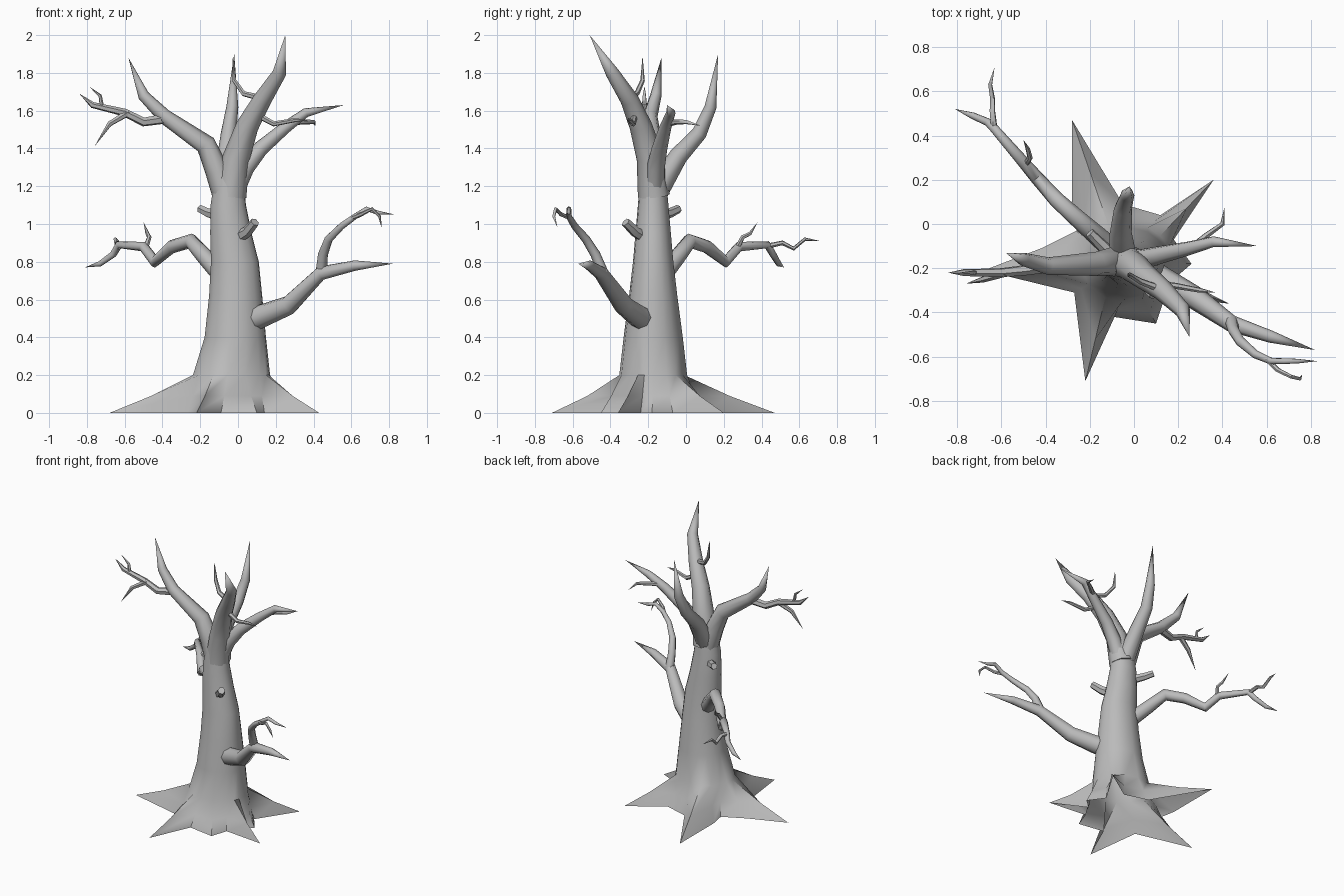
import bpy, bmesh, math
from mathutils import Vector

cube = bpy.data.objects.get("Cube")
if cube:
    bpy.data.objects.remove(cube, do_unlink=True)

bark = bpy.data.materials.new("grey_bark")
bark.use_nodes = True
bark.diffuse_color = (0.5, 0.5, 0.5, 1)
bark.node_tree.nodes["Principled BSDF"].inputs["Base Color"].default_value = bark.diffuse_color


def loft(name, rings, close_start=True, tip=None):
    """Skin a list of equal-length rings, ending in a flat cap or a pointed tip."""
    bm = bmesh.new()
    loops = [[bm.verts.new(point) for point in ring] for ring in rings]
    count = len(loops[0])
    for lower, upper in zip(loops, loops[1:]):
        for i in range(count):
            j = (i + 1) % count
            bm.faces.new((lower[i], lower[j], upper[j], upper[i]))
    if close_start:
        bm.faces.new(loops[0][::-1])
    cap = bm.faces.new(loops[-1])
    if tip:
        bmesh.ops.poke(bm, faces=[cap])["verts"][0].co = tip
    bmesh.ops.recalc_face_normals(bm, faces=bm.faces)
    mesh = bpy.data.meshes.new(name)
    bm.to_mesh(mesh)
    bm.free()
    mesh.materials.append(bark)
    obj = bpy.data.objects.new(name, mesh)
    bpy.context.collection.objects.link(obj)
    bpy.ops.object.select_all(action="DESELECT")
    obj.select_set(True)
    bpy.context.view_layer.objects.active = obj
    bpy.ops.object.shade_smooth_by_angle(angle=math.radians(55))


def limb(name, radius, *path, sides=8, taper=0.75, pointed=True):
    """Crooked limb along a path given in hundredths, thinning with its length."""
    points = [Vector(p) / 100 for p in path]
    steps = [b - a for a, b in zip(points, points[1:])]
    total = sum(step.length for step in steps)
    side, travelled, rings = steps[0].orthogonal(), 0, []
    for i, point in enumerate(points):
        along = (steps[max(i - 1, 0)].normalized()
                 + steps[min(i, len(steps) - 1)].normalized()).normalized()
        side = (side - along * side.dot(along)).normalized()
        across = along.cross(side)
        size = radius * (1 - taper * travelled / total)
        turns = [math.tau * k / sides for k in range(sides)]
        rings.append([point + size * (side * math.cos(t) + across * math.sin(t))
                      for t in turns])
        if i < len(steps):
            travelled += steps[i].length
    if pointed:
        loft(name, rings[:-1], tip=points[-1])
    else:
        loft(name, rings)


def twig(name, radius, *path):
    limb(name, radius, *path, sides=6, taper=0.5)


def stub(name, radius, *path):
    limb(name, radius, *path, sides=6, taper=0.25, pointed=False)


# Trunk: outline of the roots on the ground, rising into an oval column
centre = Vector((-0.03, -0.17, 0))
ground = [Vector((x, y, 0)) / 100 for x, y in (
    (-22, -71), (-9, -42), (10, -45), (14, -33), (43, -36), (19, -24), (26, -18), (18, -7),
    (36, 20), (12, 4), (-5, 9), (-28, 47), (-28, 8), (-26, -3), (-42, -11), (-68, -21),
    (-27, -31))]
rays = [(point - centre).normalized() for point in ground]
rays = [(rays[i - 1] + 2 * ray + rays[(i + 1) % len(rays)]).normalized()
        for i, ray in enumerate(rays)]
column = [[Vector((x + ray.x * wide, ray.y * deep - 0.174, height)) for ray in rays]
          for height, x, wide, deep in (
              (0.2, -0.035, 0.205, 0.18), (0.4, -0.015, 0.163, 0.157),
              (0.62, -0.013, 0.141, 0.128), (0.8, -0.017, 0.127, 0.107),
              (0.95, -0.038, 0.11, 0.094), (1.1, -0.052, 0.094, 0.081),
              (1.25, -0.047, 0.075, 0.068))]
flare = [g.lerp(c, 0.5) - Vector((0, 0, 0.01)) for g, c in zip(ground, column[0])]
loft("trunk_with_roots", [ground, flare] + column, close_start=False)

# Crown limbs
limb("front_top_limb", 0.085, (-4, -17, 115), (-1, -19, 135), (5, -24, 152),
     (13, -30, 166), (22, -39, 180), (25, -51, 200))
limb("back_top_limb", 0.062, (-5, -15, 118), (-6, -4, 136), (-5, 7, 148),
     (-3, 13, 162), (-2, 17, 190))
limb("right_top_limb", 0.072, (-6, -17, 114), (-11, -17, 128), (-17, -18, 142),
     (-39, -19, 157), (-50, -16, 168), (-58, -13, 188))
limb("left_top_limb", 0.055, (-2, -17, 118), (4, -16, 130), (12, -14, 140),
     (25, -11, 151), (36, -8, 159), (56, -10, 163))

# Low limbs
limb("left_low_limb", 0.066, (6, -21, 49), (12, -25, 51), (27, -33, 57),
     (44, -45, 74), (62, -51, 78), (82, -57, 79))
limb("right_low_limb", 0.05, (-8, -13, 72), (-17, -5, 82), (-25, 2, 91),
     (-35, 11, 88), (-44, 21, 80), (-50, 28, 88), (-63, 43, 89),
     (-66, 46, 84), (-73, 49, 79), (-81, 52, 77))

# Branches and twigs of the low limbs
limb("left_low_branch", 0.03, (44, -44, 74), (45, -48, 84), (48, -53, 92),
     (55, -59, 99), (62, -62, 104), (68, -62, 108), (74, -62, 106), (83, -62, 105))
twig("left_low_twig", 0.013, (60, -61, 103), (65, -66, 105), (71, -69, 108),
     (75, -70, 104), (76, -68, 98))
twig("right_low_fork", 0.015, (-63, 42, 88), (-64, 51, 90), (-64, 57, 87), (-65, 63, 92),
     (-63, 71, 91))
twig("right_low_twig", 0.015, (-49, 27, 87), (-47, 30, 93), (-48, 34, 95), (-50, 38, 101))

# Branches and twigs of the crown
twig("right_top_branch", 0.028, (-37, -19, 156), (-50, -21, 154), (-60, -22, 159),
     (-77, -22, 163), (-84, -22, 169))
twig("right_top_fork", 0.019, (-58, -22, 159), (-68, -25, 153), (-76, -27, 141))
twig("right_top_twig", 0.012, (-72, -22, 162), (-73, -22, 168), (-79, -22, 173))
twig("front_top_twig", 0.017, (11, -29, 167), (3, -26, 169), (-2, -23, 176), (-3, -23, 189))
twig("front_side_twig", 0.018, (8, -27, 159), (19, -28, 153), (30, -30, 155), (37, -31, 155))
twig("left_top_twig", 0.017, (27, -10, 153), (33, -5, 154), (40, 0, 154), (41, 8, 152))

# Broken stubs
stub("front_stub", 0.033, (0, -22, 93), (5, -27, 96), (9, -32, 101))
stub("back_stub", 0.03, (-10, -14, 104), (-16, -8, 106), (-20, -4, 108))
